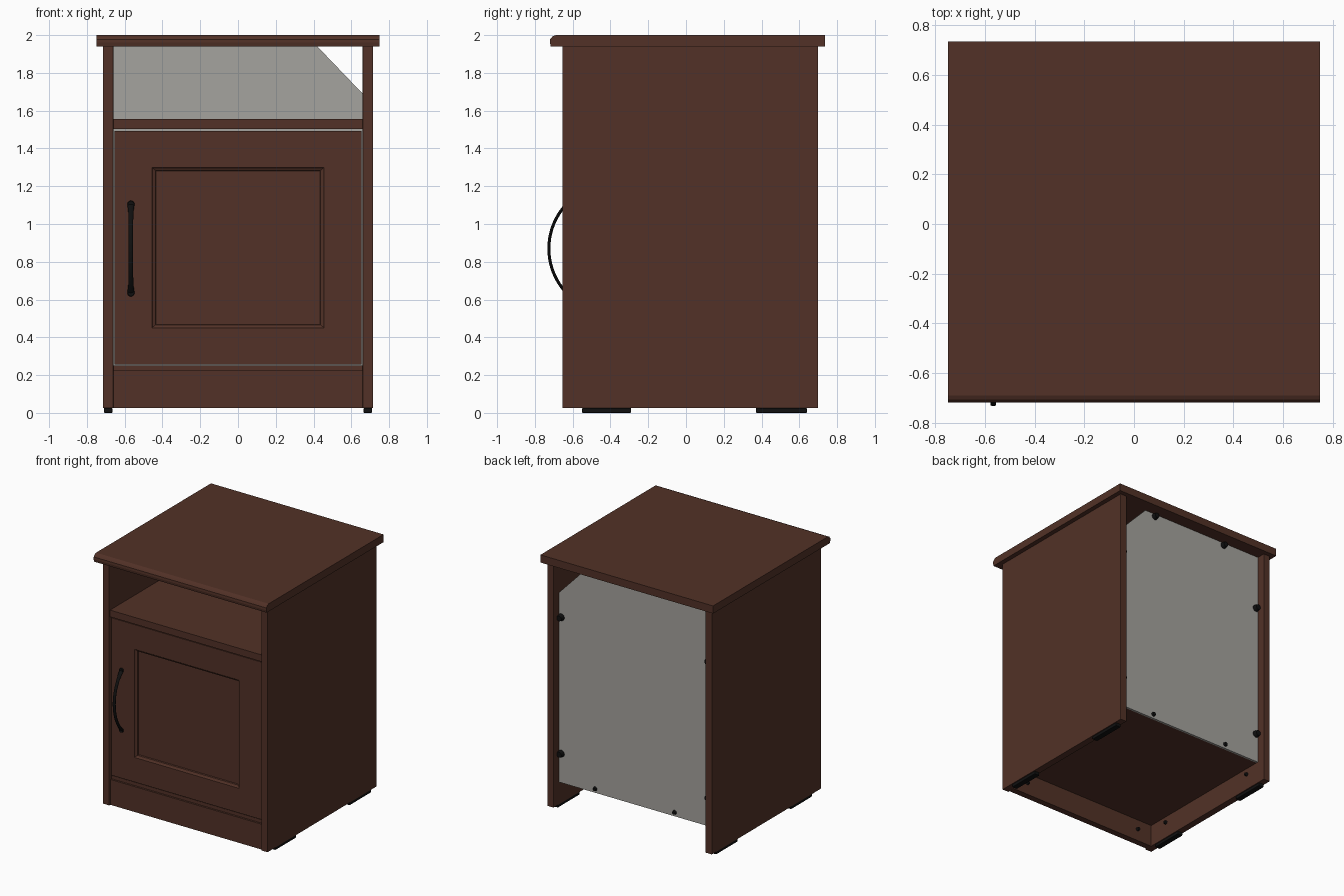
import bpy, bmesh, math
from mathutils import Vector

if "Cube" in bpy.data.objects:
    bpy.data.objects.remove(bpy.data.objects["Cube"])


def material(name, rgb):
    m = bpy.data.materials.new(name)
    m.diffuse_color = (*rgb, 1)
    m.use_nodes = True
    m.node_tree.nodes["Principled BSDF"].inputs["Base Color"].default_value = m.diffuse_color
    return m


WOOD = material("dark brown wood", (0.084, 0.031, 0.020))
GREY = material("pale grey board", (0.376, 0.366, 0.342))
BLACK = material("black fittings", (0.005, 0.005, 0.005))


def finish(name, bm, mat, bevel=0.0, smooth=False):
    bmesh.ops.recalc_face_normals(bm, faces=bm.faces)
    me = bpy.data.meshes.new(name)
    bm.to_mesh(me)
    bm.free()
    me.materials.append(mat)
    ob = bpy.data.objects.new(name, me)
    bpy.context.collection.objects.link(ob)
    if bevel:
        mod = ob.modifiers.new("edge softening", 'BEVEL')
        mod.width, mod.segments = bevel, 2
    if smooth:
        bpy.context.view_layer.objects.active = ob
        ob.select_set(True)
        bpy.ops.object.shade_smooth_by_angle(angle=math.radians(40))
        ob.select_set(False)
    return ob


def box(name, x, y, z, mat=WOOD, bevel=0.0):
    bm = bmesh.new()
    bmesh.ops.create_cube(bm, size=1)
    for v in bm.verts:
        v.co = [(a + b) / 2 + c * (b - a) for (a, b), c in zip((x, y, z), v.co)]
    return finish(name, bm, mat, bevel)


def prism(name, points, offset, mat):
    """Extrude a flat outline by an offset vector."""
    bm = bmesh.new()
    face = bm.faces.new([bm.verts.new(p) for p in points])
    ext = bmesh.ops.extrude_face_region(bm, geom=[face])
    bmesh.ops.translate(bm, vec=Vector(offset),
                        verts=[g for g in ext["geom"] if isinstance(g, bmesh.types.BMVert)])
    return finish(name, bm, mat)


def disc(name, centre, radius, depth, axis, mat=BLACK):
    """Short cylinder along an axis, used for screws and pins."""
    bm = bmesh.new()
    bmesh.ops.create_cone(bm, cap_ends=True, segments=14, radius1=radius,
                          radius2=radius * 0.75, depth=depth)
    rot = Vector((0, 0, 1)).rotation_difference(Vector(axis))
    for v in bm.verts:
        v.co = rot @ v.co + Vector(centre)
    return finish(name, bm, mat, smooth=True)


# Top slab with a moulded front edge
profile = [(0.735, 1.94), (0.735, 2.0), (-0.69, 2.0), (-0.708, 1.992),
           (-0.719, 1.978), (-0.72, 1.96), (-0.716, 1.94)]
prism("top_slab", [(-0.75, y, z) for y, z in profile], (1.5, 0, 0), WOOD)

# Side panels with their feet and the clips holding the back board
for s, side in ((-1, "left"), (1, "right")):
    def span(a, b):
        return tuple(sorted((s * a, s * b)))
    box(side + "_side", span(0.66, 0.715), (-0.655, 0.70), (0.025, 1.94), bevel=0.002)
    for (y0, y1), end in (((-0.55, -0.29), "front"), ((0.37, 0.64), "back")):
        box(f"{side}_{end}_foot", span(0.665, 0.71), (y0, y1), (0, 0.026), BLACK, 0.005)
        disc(f"{side}_{end}_pin", (s * 0.652, (y0 + y1) / 2, 0.15), 0.015, 0.018, (-s, 0, 0))
    for z, level in ((0.43, "lower"), (1.5, "upper")):
        disc(f"{side}_{level}_clip", (s * 0.642, 0.645, z), 0.028, 0.03, (0, 1, 0))
    disc(side + "_top_clip", (s * 0.33, 0.645, 1.918), 0.026, 0.03, (0, 1, 0))
    disc(side + "_bottom_screw", (s * 0.345, 0.64, 0.232), 0.017, 0.014, (0, 1, 0))
    disc(side + "_plinth_pin", (s * 0.53, -0.582, 0.12), 0.015, 0.018, (0, 1, 0))

# Shelf, cabinet floor and plinth
box("shelf", (-0.66, 0.66), (-0.645, 0.615), (1.503, 1.556))
box("cabinet_floor", (-0.66, 0.66), (-0.625, 0.615), (0.2, 0.25))
box("plinth", (-0.66, 0.66), (-0.64, -0.59), (0.025, 0.224))

# Back board with one corner cut away for cables
outline = [(-0.66, 0.2), (0.66, 0.2), (0.66, 1.69), (0.42, 1.94), (-0.66, 1.94)]
prism("back_board", [(x, 0.615, z) for x, z in outline], (0, 0.016, 0), GREY)

# Door: framed front with a stepped moulding around a sunken panel
bm = bmesh.new()
bmesh.ops.create_cube(bm, size=1)
for v in bm.verts:
    v.co = (v.co.x * 1.31, -0.605 + v.co.y * 0.06, 0.875 + v.co.z * 1.236)
front = min(bm.faces, key=lambda f: f.calc_center_median().y)
for half_x, half_z, y in ((0.455, 0.425, -0.635), (0.45, 0.42, -0.628),
                          (0.437, 0.409, -0.622), (0.434, 0.406, -0.612)):
    bmesh.ops.inset_region(bm, faces=[front], thickness=0.01)
    for v in front.verts:
        v.co = (math.copysign(half_x, v.co.x), y, 0.875 + math.copysign(half_z, v.co.z - 0.875))
finish("door", bm, WOOD)

# Bow handle: flattened section swept along an arc, widening at both ends
bm = bmesh.new()
R, N, M = 0.343, 40, 12
centre_y, reach = -0.726 + R, math.asin(0.242 / R)
rings = []
for i in range(N + 1):
    t = 2 * i / N - 1
    a = t * reach
    half_w = 0.012 + 0.010 * abs(t) ** 6
    if abs(t) == 1:
        half_w = 0.018
    ring = []
    for j in range(M):
        b = 2 * math.pi * j / M
        r = R + 0.008 * math.sin(b)
        ring.append(bm.verts.new((-0.567 + half_w * math.cos(b),
                                  centre_y - r * math.cos(a), 0.87 + r * math.sin(a))))
    rings.append(ring)
for p, q in zip(rings, rings[1:]):
    for j in range(M):
        k = (j + 1) % M
        bm.faces.new((p[j], p[k], q[k], q[j]))
bm.faces.new(rings[0])
bm.faces.new(rings[-1])
finish("door_handle", bm, BLACK, smooth=True)
for z, end in ((0.635, "lower"), (1.105, "upper")):
    disc(f"handle_{end}_mount", (-0.567, -0.634, z), 0.022, 0.02, (0, -1, 0))
